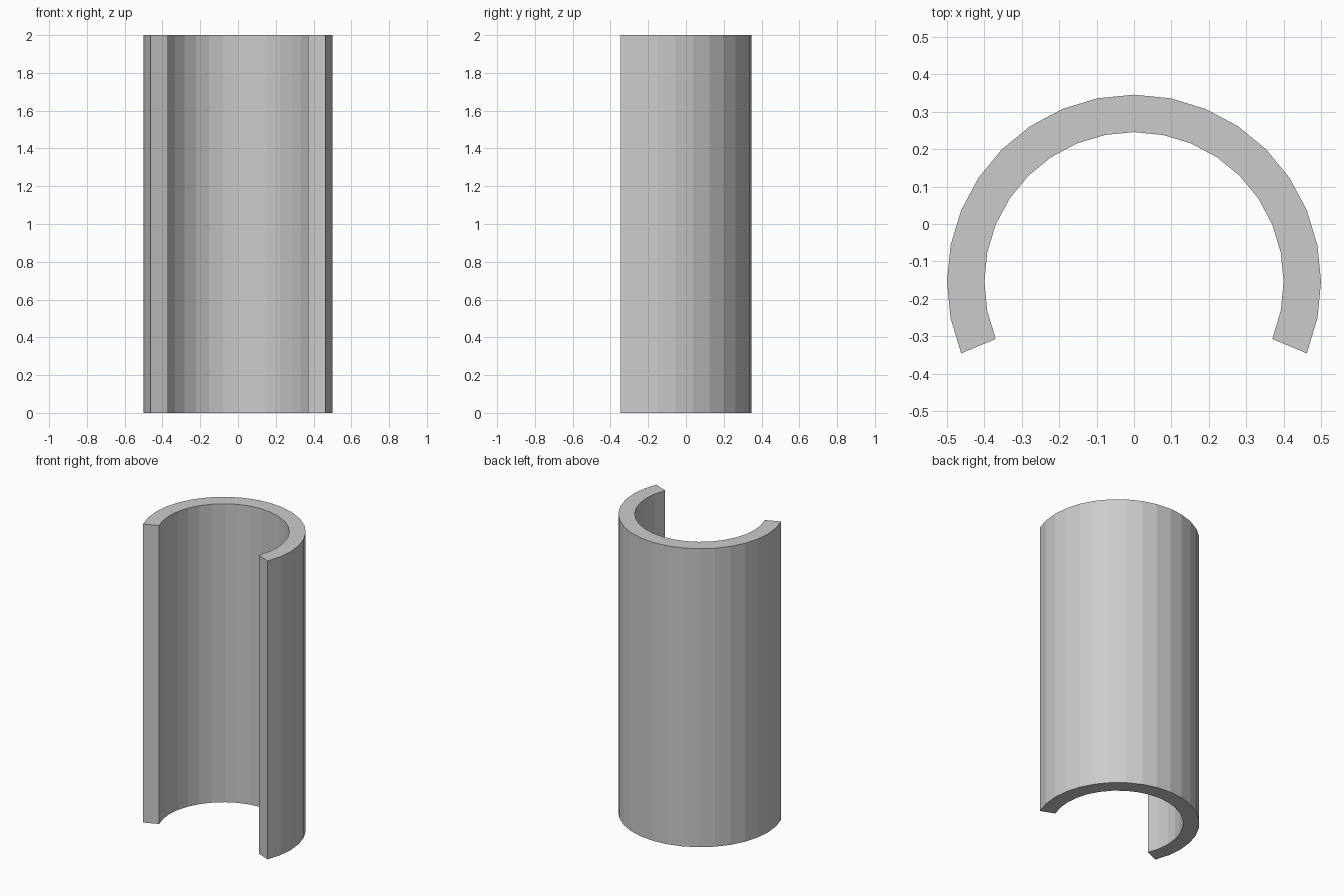
import bpy, bmesh
from math import sin, cos, radians

if "Cube" in bpy.data.objects:
    bpy.data.objects.remove(bpy.data.objects["Cube"])

OUTER, INNER, HEIGHT = 0.5, 0.4, 2.0
STEP, SEGMENTS, START = 11.25, 20, -22.5
CENTRE_Y = -(OUTER + OUTER * sin(radians(START))) / 2


def arc(radius):
    angles = [radians(START + STEP * i) for i in range(SEGMENTS + 1)]
    return [(radius * cos(a), CENTRE_Y + radius * sin(a), 0) for a in angles]


# C-shaped floor profile made of quads between the two arcs
bm = bmesh.new()
outer = [bm.verts.new(p) for p in arc(OUTER)]
inner = [bm.verts.new(p) for p in arc(INNER)]
base = [bm.faces.new((outer[i], outer[i + 1], inner[i + 1], inner[i]))
        for i in range(SEGMENTS)]

# Pull the profile up into an open tube wall
result = bmesh.ops.extrude_face_region(bm, geom=base, use_keep_orig=True)
top = [v for v in result["geom"] if isinstance(v, bmesh.types.BMVert)]
bmesh.ops.translate(bm, verts=top, vec=(0, 0, HEIGHT))
bmesh.ops.recalc_face_normals(bm, faces=bm.faces[:])

mesh = bpy.data.meshes.new("open_tube_wall")
bm.to_mesh(mesh)
bm.free()
bpy.context.collection.objects.link(bpy.data.objects.new("open_tube_wall", mesh))
